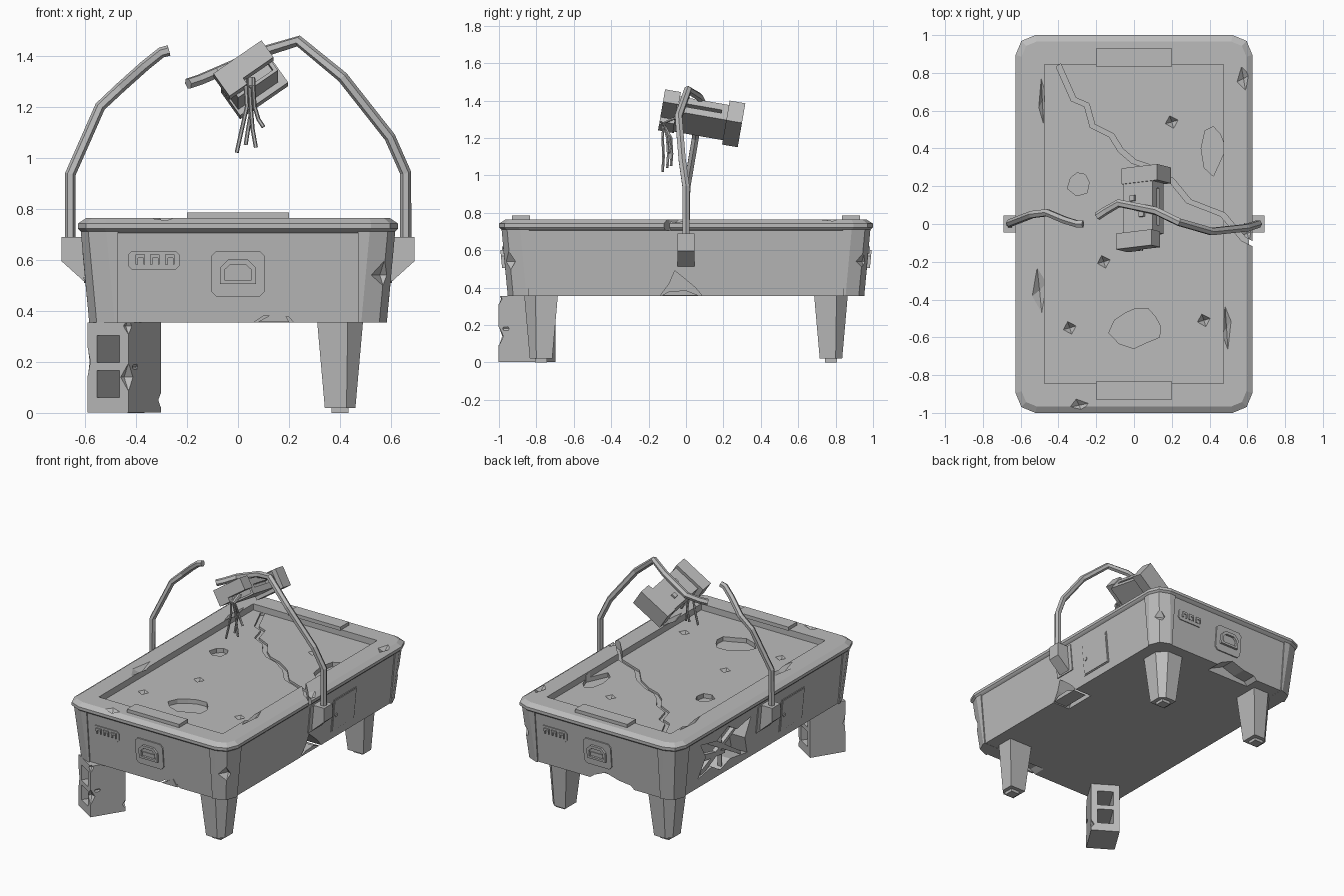
import bpy, math, random
from mathutils import Vector, Matrix

random.seed(4)
if "Cube" in bpy.data.objects:
    bpy.data.objects.remove(bpy.data.objects["Cube"])

grey = bpy.data.materials.new("worn grey")
grey.use_nodes = True
grey.diffuse_color = (0.5, 0.5, 0.5, 1)
grey.node_tree.nodes["Principled BSDF"].inputs["Base Color"].default_value = (0.5, 0.5, 0.5, 1)


# ---------- helpers ----------
def loft(name, rings):
    """Closed solid through rings holding equal numbers of points."""
    n = len(rings[0])
    faces = [tuple(range(n))[::-1], tuple(range(n * (len(rings) - 1), n * len(rings)))]
    for r in range(len(rings) - 1):
        for i in range(n):
            j = (i + 1) % n
            faces.append((r * n + i, r * n + j, (r + 1) * n + j, (r + 1) * n + i))
    mesh = bpy.data.meshes.new(name)
    mesh.from_pydata([tuple(p) for ring in rings for p in ring], [], faces)
    mesh.materials.append(grey)
    obj = bpy.data.objects.new(name, mesh)
    bpy.context.collection.objects.link(obj)
    bpy.context.view_layer.objects.active = obj
    bpy.ops.object.mode_set(mode='EDIT')
    bpy.ops.mesh.select_all(action='SELECT')
    bpy.ops.mesh.normals_make_consistent(inside=False)
    bpy.ops.object.mode_set(mode='OBJECT')
    return obj


def flat(name, pts, z0, z1):
    return loft(name, [[(x, y, z) for x, y in pts] for z in (z0, z1)])


def rect(u0, u1, v0, v1, c=0.0):
    """Rectangle outline, with cut corners if c is given."""
    if not c:
        return [(u0, v0), (u1, v0), (u1, v1), (u0, v1)]
    return [(u0 + c, v0), (u1 - c, v0), (u1, v0 + c), (u1, v1 - c),
            (u1 - c, v1), (u0 + c, v1), (u0, v1 - c), (u0, v0 + c)]


def box(name, size, matrix):
    x, y, z = (s / 2 for s in size)
    obj = flat(name, rect(-x, x, -y, y), -z, z)
    obj.data.transform(matrix)
    return obj


def blob(x, y, rx, ry, n=9):
    """Ragged outline."""
    out = []
    for i in range(n):
        a, k = math.tau * i / n, random.uniform(0.7, 1.1)
        out.append((x + rx * k * math.cos(a), y + ry * k * math.sin(a)))
    return out


def on_wall(side, u, v, out):
    """Point on a sloping wall: side 0 front, 1 left, 2 back, 3 right."""
    half = (0.575 if side % 2 else 0.945) + 0.033 * (v - 0.355) / 0.345
    return Matrix.Rotation(side * math.pi / 2, 3, 'Z') @ Vector((u, -half - out, v))


def plate(name, side, pts, out, base=-0.02):
    return loft(name, [[on_wall(side, u, v, d) for u, v in pts] for d in (base, out)])


def gouge(x, y, z, r, squash=(1, 1, 1)):
    """Small octahedral bite."""
    ring = [(x + r * squash[0] * math.cos(a), y + r * squash[1] * math.sin(a), z)
            for a in (0.3, 1.9, 3.4, 5.0)]
    tip = r * squash[2]
    lo, hi = [[(x + (p[0] - x) * 0.05, y + (p[1] - y) * 0.05, z + s * tip) for p in ring] for s in (-1, 1)]
    return loft("cutter", [lo, ring, hi])


def cut(objs, cutters):
    for obj in objs:
        bpy.context.view_layer.objects.active = obj
        for c in cutters:
            mod = obj.modifiers.new("cut", 'BOOLEAN')
            mod.operation, mod.solver, mod.object = 'DIFFERENCE', 'EXACT', c
            bpy.ops.object.modifier_apply(modifier=mod.name)
    for c in cutters:
        bpy.data.objects.remove(c)


def tube(name, pts, r, res=1):
    cu = bpy.data.curves.new(name, 'CURVE')
    cu.dimensions, cu.bevel_depth, cu.bevel_resolution, cu.use_fill_caps = '3D', r, res, True
    sp = cu.splines.new('POLY')
    sp.points.add(len(pts) - 1)
    for p, co in zip(sp.points, pts):
        p.co = (*co, 1)
    sp.use_smooth = False
    cu.materials.append(grey)
    obj = bpy.data.objects.new(name, cu)
    bpy.context.collection.objects.link(obj)


def corner_arc(hx, hy, r, k, seg=2):
    sx, sy = ((1, 1), (-1, 1), (-1, -1), (1, -1))[k]
    return [(sx * (hx - r) + r * math.cos(a), sy * (hy - r) + r * math.sin(a))
            for a in (math.pi / 2 * (k + i / seg) for i in range(seg + 1))]


def outline(hx, hy, r, z):
    return [(x, y, z) for k in range(4) for x, y in corner_arc(hx, hy, r, k)]


# ---------- cabinet with rim and sunken playfield ----------
cabinet = loft("cabinet", [
    outline(0.575, 0.945, 0.1, 0.355), outline(0.608, 0.978, 0.1, 0.705),
    outline(0.618, 0.988, 0.1, 0.712), outline(0.627, 1.0, 0.105, 0.722),
    outline(0.627, 1.0, 0.105, 0.742), outline(0.595, 0.966, 0.08, 0.763),
    outline(0.475, 0.845, 0.004, 0.763), outline(0.475, 0.845, 0.004, 0.72)])
corners = []
for k in range(4):
    rings = []
    for hx, hy, z in ((0.583, 0.953, 0.354), (0.616, 0.986, 0.711)):
        arc = corner_arc(hx, hy, 0.1, k)
        core = (math.copysign(0.47, arc[1][0]), math.copysign(0.84, arc[1][1]))
        ends = sorted([(core[0], math.copysign(hy, core[1])), (math.copysign(hx, core[0]), core[1])],
                      key=lambda e: (Vector(e) - Vector(arc[0])).length)
        rings.append([(x, y, z) for x, y in [ends[0], *arc, ends[1], core]])
    corners.append(loft("corner_guard", rings))

# ---------- damage: crack, pits, chips, broken walls ----------
path = [Vector(p) for p in ((-0.40, 0.84), (-0.32, 0.66), (-0.25, 0.63), (-0.22, 0.52), (-0.12, 0.47),
        (-0.07, 0.39), (0.0, 0.33), (0.09, 0.3), (0.2, 0.23), (0.29, 0.12), (0.47, 0.05), (0.58, -0.08), (0.66, -0.12))]
w = Vector((0.012, 0.008))
crack = flat("cutter", [p - w for p in path] + [p + w for p in reversed(path)], 0.705, 0.8)
pits = [flat("cutter", blob(*a), 0.69, 0.75) for a in
        ((0.02, -0.54, 0.15, 0.12, 11), (-0.29, 0.22, 0.065, 0.07, 7), (0.42, 0.4, 0.065, 0.14, 8))]
chips = [gouge(x, y, 0.72, 0.035) for x, y in
         ((-0.34, -0.55), (0.37, -0.51), (-0.16, -0.2), (0.2, 0.54))]
chips += [gouge(x, y, 0.763, 0.05, s) for x, y, s in
          ((0.58, 0.77, (0.7, 1.3, 0.5)), (-0.29, -0.96, (1, 0.7, 0.5)), (-0.5, -0.35, (0.8, 2.5, 0.6)),
           (0.49, -0.55, (0.5, 2.4, 0.6)), (-0.485, 0.65, (0.4, 2.5, 0.6)), (0.6, -0.05, (1, 1.2, 0.5)))]
front_bite = plate("cutter", 0, [(0.04, 0.34), (0.23, 0.34), (0.2, 0.375), (0.15, 0.385), (0.1, 0.38)], 0.05, -0.09)
back_bite = plate("cutter", 2, [(-0.09, 0.34), (0.28, 0.34), (0.24, 0.38), (0.15, 0.39), (0.05, 0.42), (-0.04, 0.38)], 0.05, -0.1)
side_bite = plate("cutter", 1, [(-0.15, 0.34), (0.1, 0.34), (0.05, 0.4), (-0.01, 0.45), (-0.06, 0.49), (-0.09, 0.42)], 0.05, -0.13)
side_hole = plate("cutter", 3, [(-0.7, 0.42), (-0.55, 0.45), (-0.45, 0.39), (-0.35, 0.43), (-0.16, 0.4), (-0.2, 0.52),
                                (-0.15, 0.65), (-0.3, 0.62), (-0.4, 0.68), (-0.52, 0.62), (-0.7, 0.66), (-0.63, 0.55)], 0.05, -0.12)
cut([cabinet], [crack, *pits, *chips, front_bite, back_bite, side_bite, side_hole])
cut([cabinet, *corners], [gouge(0.575, -0.955, 0.54, 0.06), gouge(0.58, 0.955, 0.54, 0.055)])

# splintered boards inside the broken wall
for u0, v0, u1, v1 in ((-0.66, 0.43, -0.28, 0.64), (-0.6, 0.65, -0.22, 0.42), (-0.42, 0.38, -0.46, 0.66), (-0.68, 0.55, -0.4, 0.5)):
    plate("broken_board", 3, [(u0, v0 - 0.025), (u1, v1 - 0.012), (u1, v1 + 0.012), (u0, v0 + 0.025)], -0.01, -0.04)
# split boards in the lower side break
plate("splinter", 1, [(-0.13, 0.357), (0.07, 0.357), (0.0, 0.385), (-0.09, 0.38)], 0.0, -0.1)
plate("splinter", 0, [(0.08, 0.357), (0.2, 0.357), (0.17, 0.408)], 0.004, -0.01)

# ---------- end and side fittings, repeated half a turn apart ----------
for s in (0, 2):
    plate("button_panel", s, rect(-0.43, -0.23, 0.56, 0.635, 0.015), 0.006)
    for u in (-0.383, -0.326, -0.267):
        button = plate("button", s, rect(u - 0.019, u + 0.019, 0.582, 0.62), 0.014)
        cut([button], [plate("cutter", s, rect(u - 0.008, u + 0.012, 0.575, 0.606), 0.03, 0.007)])
    plate("return_plate", s, rect(-0.105, 0.105, 0.455, 0.635, 0.02), 0.008)
    arch = plate("return_arch", s, [(-0.07, 0.505), (0.07, 0.505), (0.07, 0.57), (0.04, 0.6), (-0.04, 0.6), (-0.07, 0.57)], 0.024)
    cut([arch], [plate("cutter", s, [(-0.053, 0.52), (0.053, 0.52), (0.053, 0.56), (0.032, 0.58),
                                     (-0.032, 0.58), (-0.053, 0.56)], 0.05, 0.009)])
    plate("return_flap", s, rect(-0.045, 0.045, 0.523, 0.55), 0.014)
for s in (1, 3):
    plate("door_frame", s, rect(0.185, 0.435, 0.41, 0.635), 0.004)
    plate("door", s, rect(0.192, 0.428, 0.417, 0.628), 0.008)
    plate("door_lock", s, rect(0.206, 0.23, 0.508, 0.532, 0.007), 0.013)
    plate("arm_backplate", s, rect(-0.08, 0.075, 0.505, 0.69), 0.006)

# goal boards
for s in (-1, 1):
    box("goal_board", (0.4, 0.095, 0.025), Matrix.Translation((0, s * 0.882, 0.773)))
    box("goal_board_base", (0.37, 0.07, 0.05), Matrix.Translation((0, s * 0.88, 0.745)))

# ---------- legs, with one replaced by a block ----------
for sx, sy in ((1, -1), (1, 1), (-1, 1)):
    def leg_ring(h, c, z):
        pts = [(-h, -h), (h, -h), (h, h - c), (h - c, h), (-h, h)]
        return [(sx * (0.40 + x), sy * (0.775 + y), z) for x, y in pts]
    loft("leg", [leg_ring(0.06, 0.035, 0.02), leg_ring(0.09, 0.06, 0.36)])
    loft("foot", [leg_ring(0.033, 0.001, z) for z in (0, 0.03)])

turn = Matrix.Translation((-0.445, -0.85, 0)) @ Matrix.Rotation(math.radians(-32), 4, 'Z')
block = box("support_block", (0.19, 0.24, 0.352), turn @ Matrix.Translation((0, 0, 0.178)))
holes = [box("cutter", (0.105, 0.4, 0.105), turn @ Matrix.Translation((0, 0, z))) for z in (0.113, 0.25)]
bites = [gouge(-0.43, -1.0, 0.14, 0.05, (1, 0.8, 1)), gouge(-0.39, -0.97, 0.18, 0.03),
         gouge(-0.3, -0.8, 0.05, 0.03), gouge(-0.59, -0.9, 0.2, 0.02, (1, 1, 3)), gouge(-0.43, -1.0, 0.34, 0.03)]
cut([block], holes + bites)

# ---------- overhead arm, snapped in two ----------
for s in (-1, 1):
    loft("arm_bracket", [[(s * x, y, z) for x, z in ((0.585, 0.69), (0.692, 0.69), (0.692, 0.595), (0.6, 0.512))]
                         for y in (-0.045, 0.045)])
tube("long_arm", [(0.657, 0, 0.66), (0.657, 0, 0.94), (0.595, -0.02, 1.08), (0.41, -0.04, 1.315), (0.237, 0.01, 1.457),
                  (0.115, 0.07, 1.42), (-0.08, 0.11, 1.335), (-0.15, 0.07, 1.305), (-0.195, 0.04, 1.29)], 0.022)
tube("snapped_arm", [(-0.657, 0, 0.66), (-0.657, 0.005, 0.935), (-0.54, 0.05, 1.2), (-0.46, 0.06, 1.275),
                     (-0.365, 0.02, 1.36), (-0.3, 0.0, 1.412), (-0.27, 0.0, 1.42)], 0.021)

# ---------- broken hanging score box ----------
front_c, back_c = Vector((0.035, -0.09, 1.335)), Vector((0.065, 0.255, 1.275))
axis = back_c - front_c
tilt = Matrix.Rotation(math.atan2(axis.z, axis.y), 4, 'X') @ Matrix.Rotation(math.radians(-35), 4, 'Y')


def at(p, off=(0, 0, 0)):
    return Matrix.Translation(p) @ tilt @ Matrix.Translation(off)


front_cap = box("score_front_cap", (0.23, 0.085, 0.13), at(front_c))
box("score_back_cap", (0.23, 0.085, 0.13), at(back_c))
mid = (front_c + back_c) / 2
body = box("score_body", (0.19, 0.28, 0.1), at(mid))
cut([front_cap], [box("cutter", (0.17, 0.2, 0.09), at(front_c, (0.055, 0, -0.062))),
                  box("cutter", (0.1, 0.2, 0.05), at(front_c, (-0.08, 0, -0.07)))])
cut([body], [box("cutter", (0.16, 0.08, 0.075), at(mid, (0, -0.14, 0))),
             box("cutter", (0.1, 0.2, 0.02), at(mid, (0.09, 0, 0)))])
for off in ((0.03, -0.04, 0.05), (-0.03, 0.05, 0.05)):
    box("score_bolt", (0.03, 0.03, 0.03), at(mid, off))

# loose wires
for x0, x1, y1, z1 in ((0.03, -0.005, -0.125, 1.02), (0.045, 0.07, -0.1, 1.04), (0.06, 0.1, -0.09, 1.12), (0.05, 0.03, -0.08, 1.05)):
    tube("wire", [(x0, -0.05, 1.31), (x0, -0.12, 1.28), (x0 + 0.005, y1, 1.2),
                  ((x0 + x1) / 2, y1 + 0.005, (1.18 + z1) / 2), (x1, y1, z1)], 0.008)
